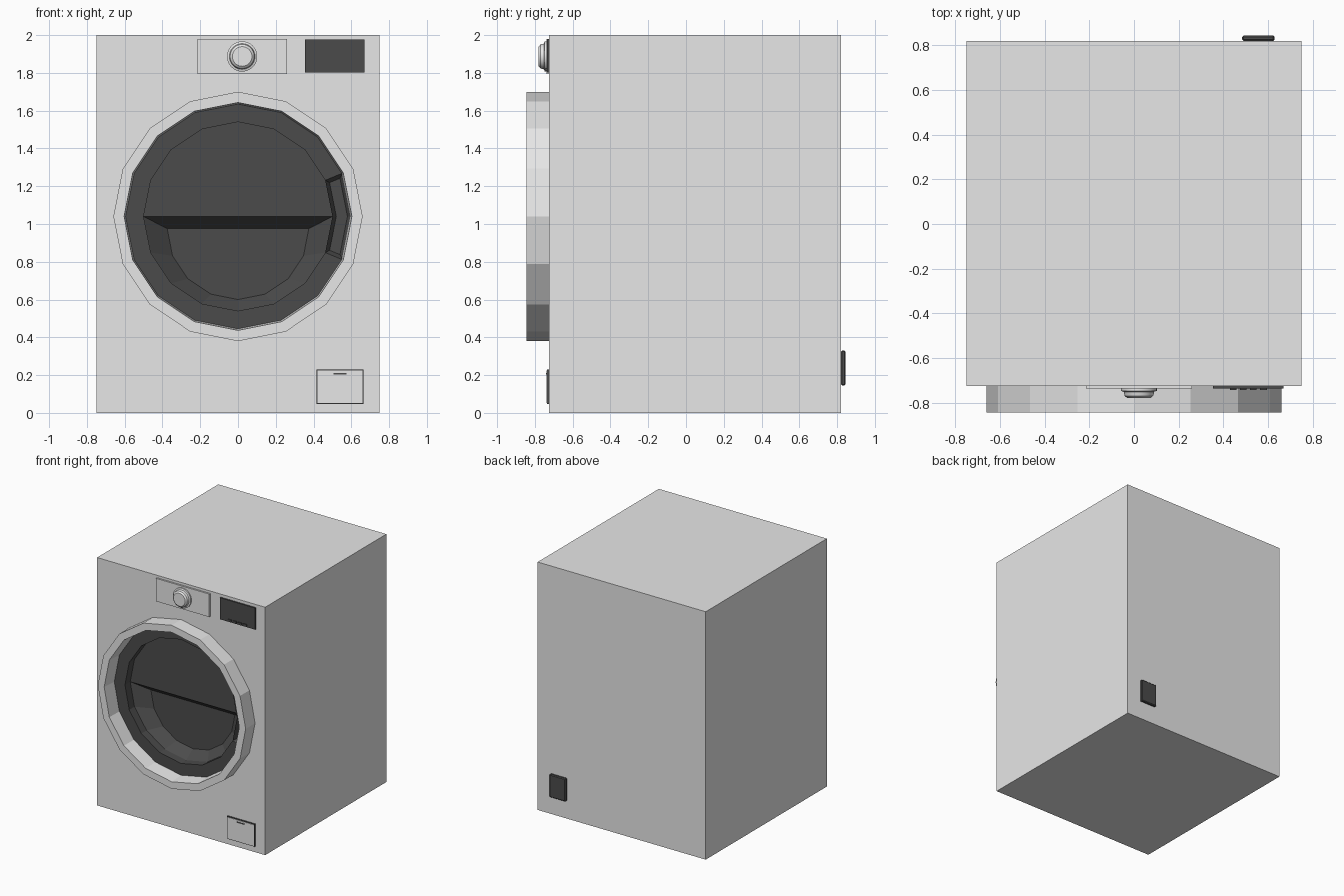
import bpy, bmesh, math

if "Cube" in bpy.data.objects:
    bpy.data.objects.remove(bpy.data.objects["Cube"])

FRONT, BACK = -0.725, 0.82
DOOR_Z, SIDES = 1.04, 16


def material(name, c):
    m = bpy.data.materials.new(name)
    m.diffuse_color = (c, c, c, 1)
    m.use_nodes = True
    m.node_tree.nodes["Principled BSDF"].inputs["Base Color"].default_value = m.diffuse_color
    return m


WHITE = material("white_enamel", 0.8)
DARK = material("dark_plastic", 0.07)


def finish(name, bm, mat):
    bmesh.ops.recalc_face_normals(bm, faces=bm.faces[:])
    me = bpy.data.meshes.new(name)
    bm.to_mesh(me)
    bm.free()
    me.materials.append(mat)
    ob = bpy.data.objects.new(name, me)
    bpy.context.collection.objects.link(ob)
    return ob


def box(name, x0, x1, y0, y1, z0, z1, mat, bevel=0):
    bm = bmesh.new()
    bmesh.ops.create_cube(bm, size=1)
    for v in bm.verts:
        v.co = ((x0 + x1) / 2 + v.co.x * (x1 - x0),
                (y0 + y1) / 2 + v.co.y * (y1 - y0),
                (z0 + z1) / 2 + v.co.z * (z1 - z0))
    if bevel:
        bmesh.ops.bevel(bm, geom=bm.edges[:], offset=bevel, segments=1, affect='EDGES')
    return finish(name, bm, mat)


def loop(bm, r, y, n=SIDES, cx=0, cz=DOOR_Z):
    """Ring of vertices around an axis along y."""
    return [bm.verts.new((cx + r * math.cos(2 * math.pi * i / n), y,
                          cz + r * math.sin(2 * math.pi * i / n))) for i in range(n)]


def bridge(bm, a, b):
    n = len(a)
    return [bm.faces.new((a[i], a[(i + 1) % n], b[(i + 1) % n], b[i])) for i in range(n)]


# Cabinet: box whose front face has a round opening
bm = bmesh.new()
bmesh.ops.create_cube(bm, size=1)
for v in bm.verts:
    v.co = (v.co.x * 1.5, BACK if v.co.y > 0 else FRONT, v.co.z * 2 + 1)
front = min(bm.faces, key=lambda f: f.calc_center_median().y)
rim = list(front.edges)
bmesh.ops.delete(bm, geom=[front], context='FACES_ONLY')
hole = loop(bm, 0.6, FRONT)
rim += [bm.edges.new((hole[i - 1], hole[i])) for i in range(SIDES)]
bmesh.ops.triangle_fill(bm, edges=rim, use_beauty=True)
bmesh.ops.dissolve_limit(bm, angle_limit=0.01, verts=bm.verts[:], edges=[])
finish("cabinet", bm, WHITE)

# Door ring
bm = bmesh.new()
loops = [loop(bm, r, y) for r, y in
         ((0.66, FRONT), (0.66, -0.845), (0.603, -0.845), (0.595, FRONT))]
for i in range(4):
    bridge(bm, loops[i - 1], loops[i])
finish("door_ring", bm, WHITE)

# Door glass: flat rim, recessed disc, lower half sunk deeper
bm = bmesh.new()
back = loop(bm, 0.6, -0.54)
edge = loop(bm, 0.6, FRONT - 0.002)
lip = loop(bm, 0.5, FRONT - 0.002)
disc = loop(bm, 0.5, -0.66)
bm.faces.new(back)
bridge(bm, back, edge)
rim_faces = bridge(bm, edge, lip)
bridge(bm, lip, disc)
half = SIDES // 2
bm.faces.new(disc[:half + 1])
lower = disc[half:] + disc[:1]
sunk = [bm.verts.new((v.co.x * 0.75, -0.575, 0.78 + (v.co.z - 0.78) * 0.75)) for v in lower]
bridge(bm, lower, sunk)
bm.faces.new(sunk)
bmesh.ops.recalc_face_normals(bm, faces=bm.faces[:])
# finger grip pressed into the right of the rim
bmesh.ops.inset_region(bm, faces=[rim_faces[0], rim_faces[-1]],
                       thickness=0.02, depth=-0.04, use_even_offset=True)
finish("door_glass", bm, DARK)

# Control panel with turning knob
box("control_panel", -0.215, 0.26, -0.738, FRONT, 1.795, 1.98, WHITE)
bm = bmesh.new()
profile = ((0.08, -0.736), (0.08, -0.748), (0.068, -0.752), (0.064, -0.77), (0.052, -0.78))
loops = [loop(bm, r, y, 32, 0.022, 1.887) for r, y in profile]
for a, b in zip(loops, loops[1:]):
    bridge(bm, a, b)
bm.faces.new(loops[0])
bm.faces.new(loops[-1])
knob = finish("program_knob", bm, WHITE)
knob.select_set(True)
bpy.context.view_layer.objects.active = knob
bpy.ops.object.shade_smooth_by_angle(angle=math.radians(25))

# Display with four small keys
box("display", 0.355, 0.67, -0.737, FRONT, 1.802, 1.976, DARK)
for i in range(4):
    x = 0.43 + i * 0.045
    box(f"display_key_{i + 1}", x, x + 0.03, -0.744, -0.735, 1.81, 1.825, DARK)

# Filter hatch: light cover on a dark frame, with a finger slot
box("hatch_frame", 0.416, 0.664, -0.735, FRONT, 0.048, 0.23, DARK)
box("hatch_cover", 0.421, 0.659, -0.739, FRONT, 0.053, 0.225, WHITE)
box("hatch_slot", 0.505, 0.575, -0.741, -0.735, 0.203, 0.212, DARK)

# Connection box on the back
box("rear_connection_box", 0.485, 0.63, BACK, 0.845, 0.145, 0.33, DARK, 0.006)
